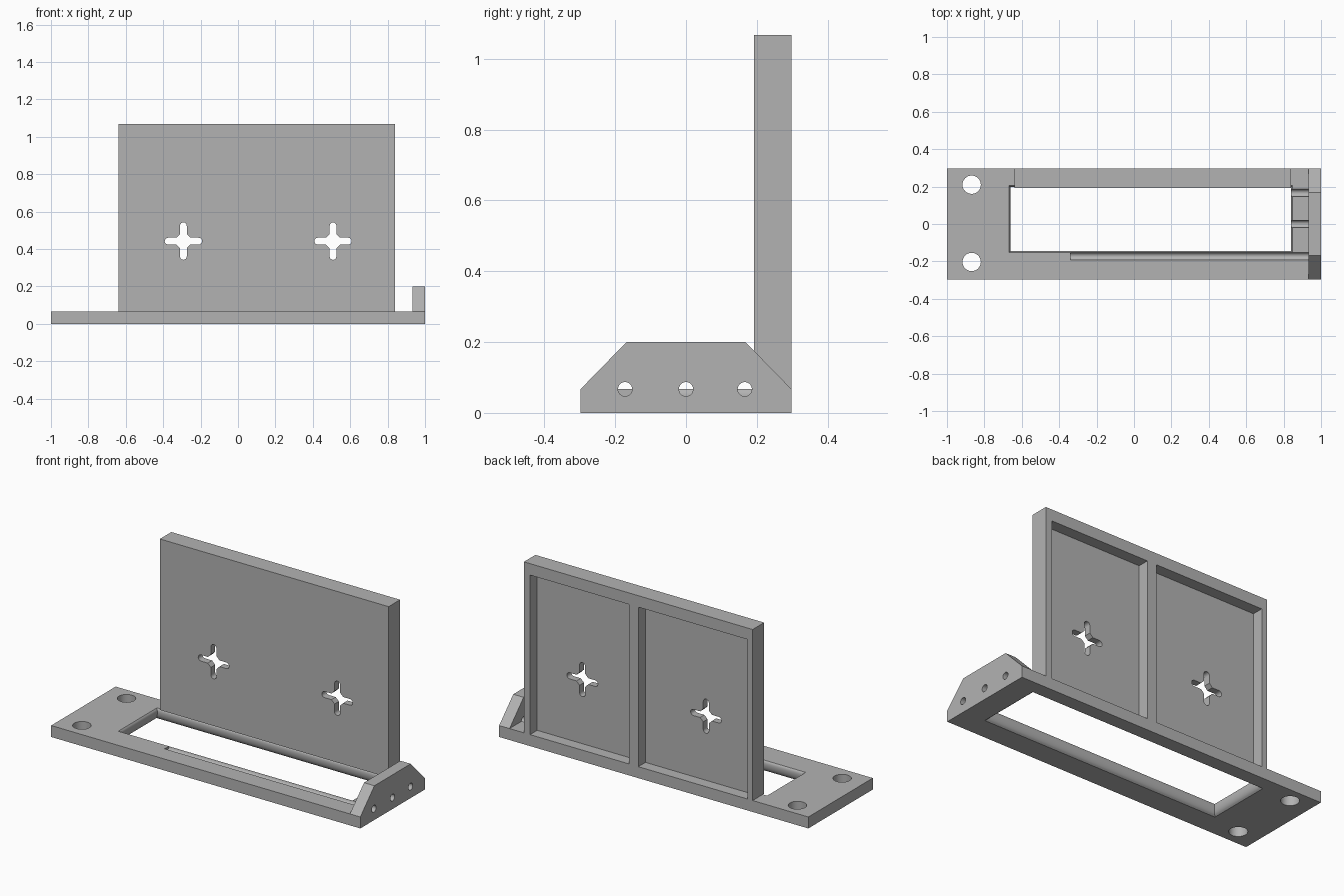
import bpy, bmesh, math
from mathutils import Matrix

cube = bpy.data.objects.get("Cube")
if cube:
    bpy.data.objects.remove(cube, do_unlink=True)

grey = bpy.data.materials.new("plain grey")
grey.use_nodes = True
colour = (0.45, 0.45, 0.45, 1)
grey.diffuse_color = colour
grey.node_tree.nodes["Principled BSDF"].inputs["Base Color"].default_value = colour

BASE_TOP = 0.067
HALF_DEPTH = 0.298


def finish(name, bm):
    bmesh.ops.recalc_face_normals(bm, faces=bm.faces)
    mesh = bpy.data.meshes.new(name)
    bm.to_mesh(mesh)
    bm.free()
    mesh.materials.append(grey)
    obj = bpy.data.objects.new(name, mesh)
    bpy.context.collection.objects.link(obj)
    return obj


def box(name, x, y, z):
    bm = bmesh.new()
    size = [b - a for a, b in (x, y, z)]
    mid = [(a + b) / 2 for a, b in (x, y, z)]
    bmesh.ops.create_cube(bm, size=1, matrix=Matrix.Translation(mid) @ Matrix.Diagonal((*size, 1)))
    return finish(name, bm)


def rod(name, start, end, radius, segments=32):
    """Cylinder between two points that differ along one axis."""
    bm = bmesh.new()
    axis = max(range(3), key=lambda i: abs(end[i] - start[i]))
    turn = (Matrix.Rotation(math.pi / 2, 4, 'Y'), Matrix.Rotation(math.pi / 2, 4, 'X'), Matrix())[axis]
    mid = [(a + b) / 2 for a, b in zip(start, end)]
    bmesh.ops.create_cone(bm, cap_ends=True, segments=segments, radius1=radius, radius2=radius,
                          depth=abs(end[axis] - start[axis]), matrix=Matrix.Translation(mid) @ turn)
    return finish(name, bm)


def prism(name, outline, place, near, far):
    """Extrude a closed 2D outline from near to far; place maps (u, v, depth) to xyz."""
    bm = bmesh.new()
    rings = [[bm.verts.new(place(u, v, d)) for u, v in outline] for d in (near, far)]
    for ring in rings:
        bm.faces.new(ring)
    n = len(outline)
    for i in range(n):
        j = (i + 1) % n
        bm.faces.new((rings[0][i], rings[0][j], rings[1][j], rings[1][i]))
    return finish(name, bm)


def cut(target, cutters):
    for cutter in cutters:
        cutter.hide_render = True
        mod = target.modifiers.new("cut", 'BOOLEAN')
        mod.operation = 'DIFFERENCE'
        mod.solver = 'EXACT'
        mod.object = cutter
        bpy.context.view_layer.objects.active = target
        bpy.ops.object.modifier_apply(modifier=mod.name)
        bpy.data.objects.remove(cutter, do_unlink=True)


def opening_cutter():
    """Rectangular opening whose walls bulge inward, rounded top and bottom."""
    bm = bmesh.new()
    rings = []
    waist, steps = 0.045, 12
    levels = [-0.02] + [BASE_TOP * i / steps for i in range(steps + 1)] + [0.09]
    for z in levels:
        h = min(max(z, 0), BASE_TOP)
        reach, flare = (waist, 0.026) if h < waist else (BASE_TOP - waist, 0.01)
        t = min(abs(h - waist) / reach, 1)
        grow = flare * (1 - math.sqrt(1 - 0.95 * t * t))
        x0, x1, y0, y1 = -0.66 - grow, 0.84 + grow, -0.145 - grow, 0.197 + grow
        rings.append([bm.verts.new((x, y, z)) for x, y in ((x0, y0), (x1, y0), (x1, y1), (x0, y1))])
    for low, high in zip(rings, rings[1:]):
        for i in range(4):
            j = (i + 1) % 4
            bm.faces.new((low[i], low[j], high[j], high[i]))
    bm.faces.new(rings[0])
    bm.faces.new(rings[-1])
    return finish("opening_cutter", bm)


def wire_channels():
    return [rod("channel_cutter", (-0.34, y, BASE_TOP), (1.1, y, BASE_TOP), 0.02)
            for y in (-0.172, 0, 0.166)]


def cross_outline(cx, cz):
    """Four round-ended arms meeting in a round centre."""
    points = []
    arm, half, hub = 0.1, 0.018, 0.042
    for quarter in range(4):
        a = quarter * math.pi / 2
        local = [(math.sqrt(hub ** 2 - half ** 2), -half)]
        for i in range(9):
            b = -math.pi / 2 + math.pi * i / 8
            local.append((arm - half + half * math.cos(b), half * math.sin(b)))
        local.append((local[0][0], half))
        c, s = math.cos(a), math.sin(a)
        points += [(cx + u * c - v * s, cz + u * s + v * c) for u, v in local]
    return points


# Base plate with opening, mounting holes and wire channels
base = box("base_plate", (-1, 1), (-HALF_DEPTH, HALF_DEPTH), (0, BASE_TOP))
cut(base, [opening_cutter()] + wire_channels()
    + [rod("screw_cutter", (-0.868, y, -0.1), (-0.868, y, 0.2), 0.049) for y in (-0.203, 0.21)])

# Bevelled end tab with the channels passing through
tab = prism("end_tab", [(-HALF_DEPTH, BASE_TOP), (-0.168, 0.2), (0.168, 0.2), (HALF_DEPTH, BASE_TOP)],
            lambda u, v, d: (d, u, v), 0.933, 1)
cut(tab, wire_channels())

# Upright panel with two rear recesses and two cross slots
panel = box("upright_panel", (-0.64, 0.84), (0.192, HALF_DEPTH), (BASE_TOP, 1.067))
recesses = [box("recess_cutter", x, (0.232, 0.4), (0, 1.0)) for x in ((-0.605, 0.1), (0.16, 0.8))]
crosses = [prism("cross_cutter", cross_outline(x, 0.442), lambda u, v, d: (u, d, v), 0.1, 0.4)
           for x in (-0.292, 0.508)]
cut(panel, recesses + crosses)

# Smooth round walls, keep the edges crisp
for obj in (base, tab, panel):
    bpy.ops.object.select_all(action='DESELECT')
    obj.select_set(True)
    bpy.context.view_layer.objects.active = obj
    bpy.ops.object.shade_smooth_by_angle(angle=math.radians(35))
